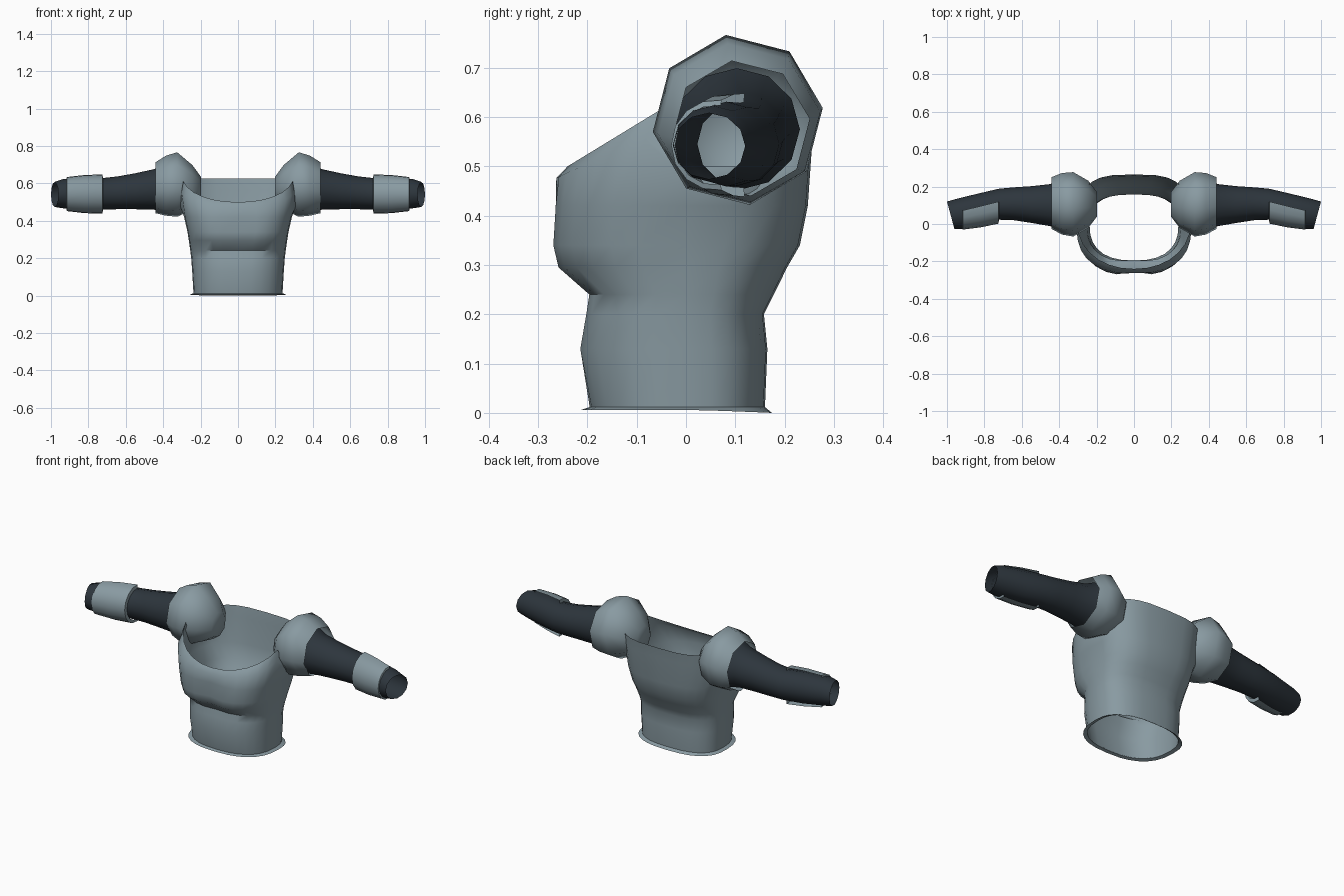
import bpy, bmesh, math

if "Cube" in bpy.data.objects:
    bpy.data.objects.remove(bpy.data.objects["Cube"])


def material(name, rgb):
    m = bpy.data.materials.new(name)
    m.diffuse_color = (*rgb, 1)
    m.use_nodes = True
    m.node_tree.nodes["Principled BSDF"].inputs["Base Color"].default_value = m.diffuse_color
    return m


GREY = material("blue_grey_plate", (0.25, 0.325, 0.36))
DARK = material("dark_sleeve", (0.026, 0.036, 0.046))


def loft(name, rings, mat, closed=True, cap=False, mirror=False, angle=50):
    """Skin a list of equal-length point rings."""
    bm = bmesh.new()
    rows = [[bm.verts.new(p) for p in r] for r in rings]
    n = len(rows[0])
    for a, b in zip(rows, rows[1:]):
        for i in range(n if closed else n - 1):
            j = (i + 1) % n
            bm.faces.new((a[i], a[j], b[j], b[i]))
    if cap:
        bm.faces.new(rows[0])
    bmesh.ops.recalc_face_normals(bm, faces=bm.faces)
    # open shells: make the faces point away from the shell's own axis
    bm.normal_update()
    mid = [sum(v.co[k] for v in bm.verts) / len(bm.verts) for k in range(3)]
    out = sum(f.calc_area() * sum(f.normal[k] * (f.calc_center_median()[k] - mid[k])
              for k in range(3)) for f in bm.faces)
    if out < 0:
        bmesh.ops.reverse_faces(bm, faces=bm.faces)
    me = bpy.data.meshes.new(name)
    bm.to_mesh(me)
    bm.free()
    me.materials.append(mat)
    ob = bpy.data.objects.new(name, me)
    bpy.context.collection.objects.link(ob)
    bpy.ops.object.select_all(action='DESELECT')
    ob.select_set(True)
    bpy.context.view_layer.objects.active = ob
    bpy.ops.object.shade_smooth_by_angle(angle=math.radians(angle))
    if mirror:
        ob.modifiers.new("mirror", 'MIRROR')
    return ob


def power(v, e):
    return math.copysign(abs(v) ** e, v)


COLS = 28


def body_point(t, half, front, back, nf, nb):
    """Point on a body section; front and back have their own roundness."""
    c, s = math.cos(t), math.sin(t)
    n = nf if s < 0 else nb
    depth = -front if s < 0 else back
    return half * power(c, 2 / n), depth * power(s, 2 / n)


# torso sections: height, half width, front y, back y, roundness, cleft depth
SECTIONS = [
    (0.01, 0.238, -0.195, 0.160, 2.5, 2.6, 0.0),
    (0.13, 0.245, -0.220, 0.165, 2.5, 2.6, 0.006),
    (0.20, 0.250, -0.208, 0.158, 2.5, 2.6, 0.008),
    (0.24, 0.255, -0.202, 0.178, 2.5, 2.6, 0.01),
    (0.295, 0.263, -0.266, 0.205, 2.7, 2.7, 0.02),
    (0.34, 0.270, -0.276, 0.231, 2.8, 2.8, 0.022),
    (0.42, 0.288, -0.270, 0.247, 2.8, 2.9, 0.015),
]
UPPER = (0.308, -0.263, 0.257, 2.6, 3.0)
NECK = (0.300, -0.240, 0.265, 2.1, 3.2)


def neck_height(y):
    if y < -0.04:
        return 0.50 + 0.61 * (y + 0.24)     # rising neckline
    return 0.625 if y > 0.19 else 0.50      # back edge / armhole under the ball


angles = [2 * math.pi * i / COLS for i in range(COLS)]
rings = []
for z, half, f, b, nf, nb, cleft in SECTIONS:
    ring = []
    for t in angles:
        x, y = body_point(t, half, f, b, nf, nb)
        if y < 0:
            y += cleft * math.exp(-(x / 0.06) ** 2)
        ring.append((x, y, z))
    rings.append(ring)
upper, neck = [], []
for t in angles:
    nx, ny = body_point(t, *NECK)
    ux, uy = body_point(t, *UPPER)
    top = neck_height(ny)
    upper.append((ux, uy, 0.42 + (top - 0.42) * 0.7))
    neck.append((nx, ny, top))
rings += [upper, neck]
loft("torso_shell", rings, GREY)

# thin flared hem around the waist opening
hem = []
for k, z in ((1.0, 0.012), (1.09, 0.006)):
    ring = []
    for t in angles:
        x, y = body_point(t, 0.238, -0.195, 0.16, 2.5, 2.6)
        ring.append((x * k, y * k, z - (0.006 * abs(math.sin(t)) if k > 1 and y > 0 else 0)))
    hem.append(ring)
loft("waist_hem", hem, GREY)


def limb_ring(x, yc, zc, ry, rz, count, start=0.0, sweep=360.0, slant=0.0):
    """Ring around the x axis; angle 0 points to the back, 90 up."""
    n = count if sweep == 360 else count - 1
    pts = []
    for i in range(count):
        a = math.radians(start + sweep * i / n)
        dy = ry * math.cos(a)
        pts.append((x + slant * dy, yc + dy, zc + rz * math.sin(a)))
    return pts


# shoulder balls, closed towards the neck and open towards the arm
ball = [
    (0.197, 0.105, 0.565, 0.065, 0.070),
    (0.245, 0.105, 0.580, 0.128, 0.120),
    (0.325, 0.105, 0.594, 0.174, 0.174),
    (0.385, 0.108, 0.588, 0.166, 0.162),
    (0.440, 0.112, 0.577, 0.140, 0.138),
]
loft("shoulder_ball", [limb_ring(*r, 8, start=8) for r in ball], GREY,
     cap=True, mirror=True, angle=60)

# hollow sleeves with a slanted cuff
sleeve = [
    (0.400, 0.103, 0.575, 0.128, 0.124, 0),
    (0.450, 0.101, 0.568, 0.112, 0.108, 0),
    (0.550, 0.104, 0.558, 0.098, 0.096, 0),
    (0.640, 0.108, 0.550, 0.088, 0.088, 0),
    (0.720, 0.106, 0.545, 0.083, 0.084, 0),
    (0.820, 0.082, 0.545, 0.082, 0.086, 0.1),
    (0.935, 0.054, 0.545, 0.080, 0.078, 0.2),
    (0.980, 0.047, 0.541, 0.073, 0.067, 0.27),
]
loft("sleeve", [limb_ring(*r[:5], 12, slant=r[5]) for r in sleeve], DARK, mirror=True)

# forearm guards wrapped over the front half of the sleeves
guard = [
    (0.722, 0.105, 0.543, 0.086, 0.087),
    (0.725, 0.105, 0.543, 0.103, 0.106),
    (0.820, 0.082, 0.543, 0.100, 0.103),
    (0.915, 0.060, 0.543, 0.090, 0.092),
    (0.918, 0.059, 0.543, 0.081, 0.081),
]
loft("forearm_guard", [limb_ring(*r, 9, start=82, sweep=196) for r in guard], GREY,
     closed=False, mirror=True)
